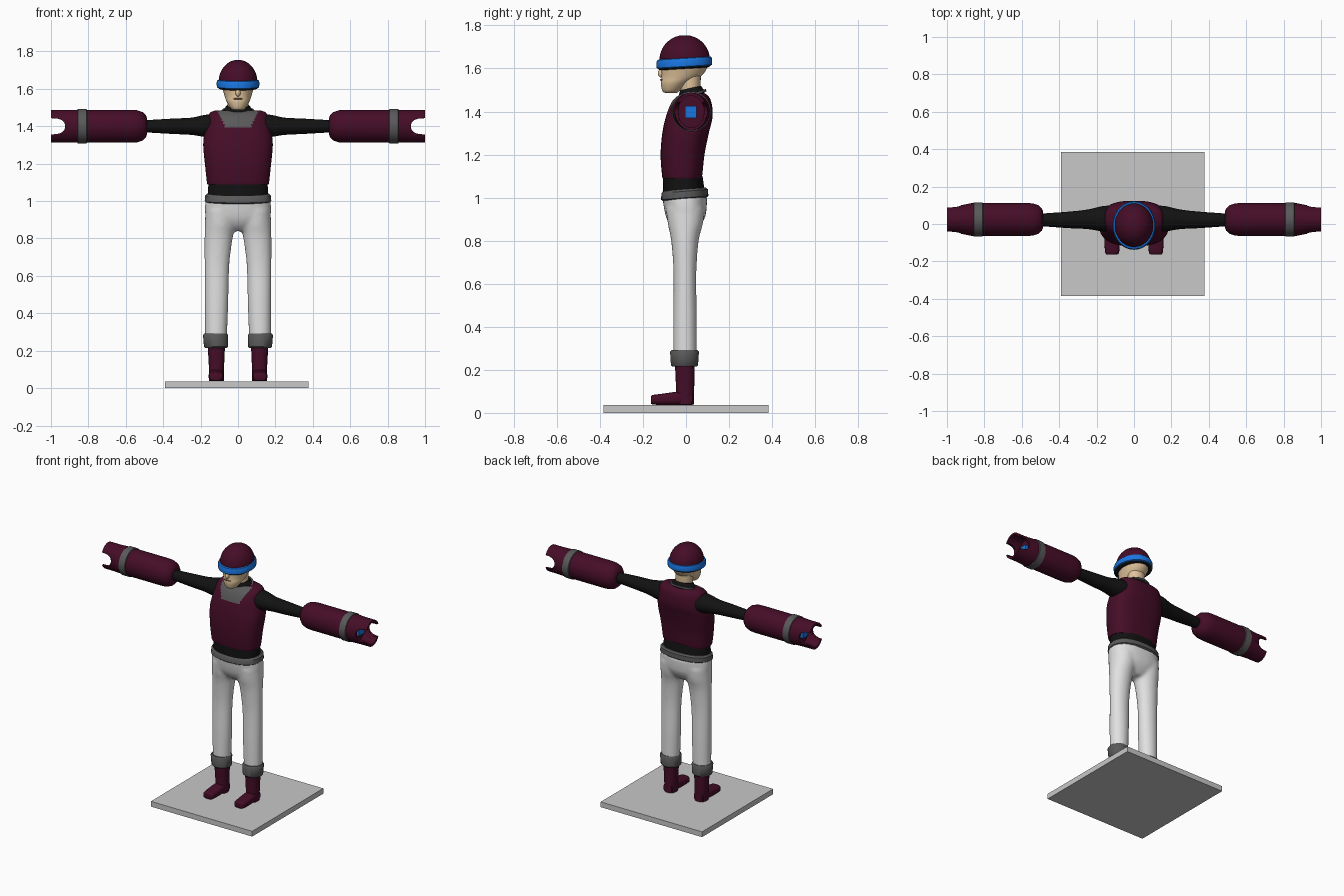
import bpy, bmesh, math
from mathutils import Vector

cube = bpy.data.objects.get("Cube")
if cube:
    bpy.data.objects.remove(cube)


def material(name, *rgb):
    m = bpy.data.materials.new(name)
    m.use_nodes = True
    m.diffuse_color = (*rgb, 1)
    node = next(n for n in m.node_tree.nodes if n.type == 'BSDF_PRINCIPLED')
    node.inputs["Base Color"].default_value = (*rgb, 1)
    return m


maroon = material("maroon", .06, .004, .02)
black = material("black", .006, .006, .006)
grey = material("dark grey", .1, .1, .1)
white = material("off white", .75, .75, .75)
plate_grey = material("light grey", .58, .58, .58)
skin = material("skin", .75, .55, .33)
lip = material("lip brown", .22, .12, .07)
blue = material("blue", .01, .18, .75)


def spline(rings, steps):
    """Catmull-Rom refinement of the ring list."""
    out = []
    for i in range(len(rings) - 1):
        p0, p1, p2, p3 = (Vector(rings[min(max(j, 0), len(rings) - 1)])
                          for j in range(i - 1, i + 3))
        for s in range(steps):
            t = s / steps
            out.append(p1 + .5 * t * (p2 - p0 + t * (2 * p0 - 5 * p1 + 4 * p2 - p3
                       + t * (3 * p1 - p0 - 3 * p2 + p3))))
    return out + [Vector(rings[-1])]


def loft(bm, rings, axis='Z', side=1, power=2, steps=1, tilt=0, n=40):
    """Rings are (position, centre a, centre b, radius a, radius b)."""
    loops = []
    for t, a, b, ra, rb in spline([Vector(r) for r in rings], steps):
        loop = []
        for k in range(n):
            c, s = math.cos(math.tau * k / n), math.sin(math.tau * k / n)
            u = a + ra * math.copysign(abs(c) ** (2 / power), c)
            v = b + rb * math.copysign(abs(s) ** (2 / power), s)
            x, y, z = {'X': (t, u, v), 'Y': (u, t, v), 'Z': (u, v, t)}[axis]
            loop.append(bm.verts.new((side * x, y, z + tilt * y)))
        loops.append(loop)
    for lo, hi in zip(loops, loops[1:]):
        for k in range(n):
            bm.faces.new((lo[k], lo[k - 1], hi[k - 1], hi[k]))
    bm.faces.new(loops[0])
    bm.faces.new(loops[-1])


def finish(name, bm, *mats):
    bmesh.ops.recalc_face_normals(bm, faces=bm.faces)
    me = bpy.data.meshes.new(name)
    bm.to_mesh(me)
    bm.free()
    for m in mats:
        me.materials.append(m)
    for p in me.polygons:
        p.use_smooth = True
    me.set_sharp_from_angle(angle=math.radians(40))
    ob = bpy.data.objects.new(name, me)
    bpy.context.collection.objects.link(ob)
    return ob


def part(name, mat, rings, **options):
    bm = bmesh.new()
    loft(bm, rings, **options)
    return finish(name, bm, mat)


def box(name, mat, centre, size):
    bm = bmesh.new()
    bmesh.ops.create_cube(bm, size=1)
    for v in bm.verts:
        v.co = Vector(centre) + Vector(c * s for c, s in zip(v.co, size))
    return finish(name, bm, mat)


def ball(name, mat, centre, radii):
    bm = bmesh.new()
    bmesh.ops.create_uvsphere(bm, u_segments=20, v_segments=12, radius=1)
    for v in bm.verts:
        v.co = Vector(centre) + Vector(c * s for c, s in zip(v.co, radii))
    return finish(name, bm, mat)


# Display plate
box("base_plate", plate_grey, (-.007, 0, .018), (.766, .768, .036))

# Trousers: two legs fused with the hips
bm = bmesh.new()
for side in (-1, 1):
    loft(bm, [(.25, .118, -.005, .058, .055), (.45, .115, -.005, .063, .055),
              (.65, .113, -.005, .066, .053), (.8, .104, -.005, .075, .064),
              (.88, .094, -.003, .083, .082), (.95, .09, -.003, .085, .09)],
         side=side, steps=4)
loft(bm, [(.84, 0, 0, .06, .04), (.87, 0, -.002, .13, .07),
          (.92, 0, -.002, .174, .094), (1.01, 0, -.006, .174, .105)],
     steps=3, power=2.3)
trousers = finish("trousers", bm, white)
remesh = trousers.modifiers.new("fuse", 'REMESH')
remesh.mode, remesh.voxel_size, remesh.use_smooth_shade = 'VOXEL', .01, True
relax = trousers.modifiers.new("relax", 'SMOOTH')
relax.factor, relax.iterations = .5, 6

# Waist and belt
part("belt", grey, [(.992, 0, -.006, .168, .1), (1.0, 0, -.006, .178, .11),
     (1.03, 0, -.006, .176, .108), (1.04, 0, -.006, .166, .098)],
     tilt=.08, power=2.3)
part("waist", black, [(1.02, 0, -.01, .162, .098), (1.1, 0, -.015, .158, .092)], power=2.3)

# Vest, with a bib collar coloured on its upper front
bm = bmesh.new()
loft(bm, [(1.09, 0, -.018, .16, .088), (1.1, 0, -.018, .166, .093),
          (1.2, 0, -.016, .177, .102), (1.3, 0, -.002, .186, .108),
          (1.37, 0, .014, .178, .109), (1.42, 0, .022, .166, .1),
          (1.455, 0, .028, .158, .086), (1.475, 0, .033, .146, .067),
          (1.485, 0, .036, .12, .05)], steps=5, power=2.6, n=96)
for f in bm.faces:
    c = f.calc_center_median()
    if c.y < .0 and c.z > 1.395 and abs(c.x) < .07 + .45 * (c.z - 1.395):
        f.material_index = 1
finish("vest", bm, maroon, grey)

# Neck
part("neck_ring", grey, [(1.465, 0, .027, .09, .068), (1.477, 0, .027, .088, .066)], tilt=.3)
part("undershirt_collar", black, [(1.42, 0, .025, .088, .068), (1.475, 0, .025, .08, .06),
     (1.505, 0, .022, .062, .048)], tilt=.2, steps=3)
part("neck", skin, [(1.47, 0, .02, .055, .046), (1.59, 0, .02, .058, .05)])

# Head and face
part("head", skin, [(1.486, 0, -.07, .022, .025), (1.495, 0, -.069, .038, .04),
     (1.53, 0, -.05, .06, .067), (1.56, 0, -.024, .071, .09),
     (1.6, 0, -.009, .083, .106), (1.65, 0, -.006, .098, .113)], steps=4)
ball("nose", skin, (0, -.115, 1.578), (.013, .016, .02))
ball("mouth", lip, (0, -.112, 1.547), (.027, .0085, .004))

# Helmet and visor band
part("helmet", maroon, [(1.64 + .115 * math.sin(a), 0, -.006,
     .103 * math.cos(a), .117 * math.cos(a))
     for a in (i * math.pi / 26 for i in range(13))])
part("visor_band", blue, [(1.605, 0, -.008, .104, .118), (1.61, 0, -.008, .113, .128),
     (1.635, 0, -.008, .115, .13), (1.647, 0, -.008, .11, .125), (1.65, 0, -.008, .1, .115)],
     tilt=.06)
part("visor_lower_trim", black, [(1.599, 0, -.008, .098, .112), (1.607, 0, -.008, .109, .123)],
     tilt=.06)

for side, label in ((1, "left"), (-1, "right")):
    # Boots and trouser cuffs
    part(label + "_trouser_cuff", grey, [(.215, .118, -.007, .058, .056),
         (.222, .118, -.007, .064, .063), (.283, .12, -.007, .067, .067),
         (.293, .12, -.007, .06, .06)], side=side)
    part(label + "_boot_shaft", maroon, [(.038, .115, -.005, .039, .043),
         (.1, .115, -.004, .04, .042), (.24, .116, -.006, .047, .046)],
         side=side, steps=3, power=2.4)
    part(label + "_boot_foot", maroon, [(-.163, .117, .06, .024, .016),
         (-.155, .117, .061, .036, .022), (-.11, .117, .063, .04, .026),
         (-.03, .116, .068, .039, .031), (.03, .115, .065, .034, .028)],
         axis='Y', side=side, steps=3, power=2.8)

    # Sleeve
    part(label + "_sleeve", black, [(.1, .03, 1.4, .07, .064), (.17, .028, 1.402, .067, .06),
         (.25, .025, 1.4, .052, .046), (.35, .022, 1.4, .044, .041),
         (.52, .022, 1.4, .032, .031)], axis='X', side=side, steps=4)

    # Forearm tube, hollow and notched at the open end
    arm = part(label + "_forearm", maroon,
               [(.487, .024, 1.4, .045, .045), (.493, .024, 1.4, .06, .06),
                (.51, .024, 1.4, .076, .076), (.54, .024, 1.4, .086, .086),
                (.57, .024, 1.4, .088, .088), (.87, .024, 1.4, .087, .088),
                (.93, .024, 1.4, .075, .088), (1, .024, 1.4, .074, .088),
                (1, .024, 1.4, .06, .074), (.9, .024, 1.4, .06, .074)],
               axis='X', side=side)
    cutter = part(label + "_notch_cutter", maroon, [(-.2, 1, 1.4, .075, .043),
                  (.2, 1, 1.4, .075, .043)], axis='Y', side=side, power=2.6)
    cutter.hide_render = True
    cutter.hide_set(True)
    cut = arm.modifiers.new("notch", 'BOOLEAN')
    cut.operation, cut.solver, cut.object = 'DIFFERENCE', 'EXACT', cutter
    part(label + "_forearm_band", grey, [(.807, .024, 1.4, .086, .086),
         (.811, .024, 1.4, .092, .093), (.856, .024, 1.4, .092, .093),
         (.86, .024, 1.4, .086, .086)], axis='X', side=side)
    box(label + "_forearm_core", blue, (side * .908, .022, 1.398), (.024, .055, .055))
